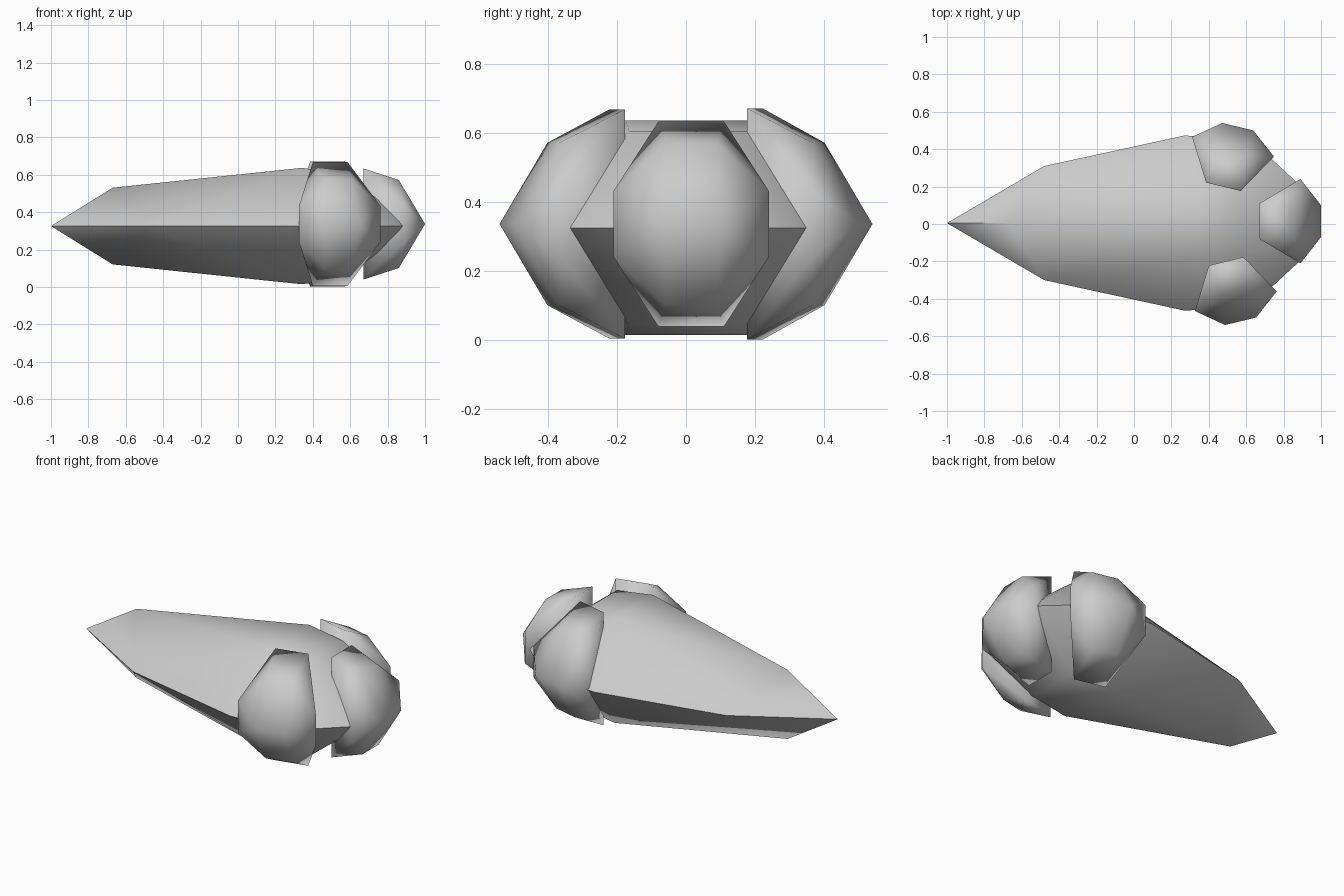
import bpy, bmesh, math
from mathutils import Matrix

cube = bpy.data.objects.get("Cube")
if cube:
    bpy.data.objects.remove(cube, do_unlink=True)

grey = bpy.data.materials.new("plain_grey")
grey.use_nodes = True
colour = (0.6, 0.6, 0.6, 1)
grey.diffuse_color = colour
grey.node_tree.nodes["Principled BSDF"].inputs["Base Color"].default_value = colour

MID = 0.337


def mirrored(points):
    """Mirror points over both the y and z planes."""
    return {(x, sy * y, sz * z) for x, y, z in points for sy in (1, -1) for sz in (1, -1)}


def faceted_shell(name, points, matrix):
    """Smooth-shaded convex shell wrapped around a few corner points."""
    bm = bmesh.new()
    for p in sorted(points):
        bm.verts.new(p)
    hull = bmesh.ops.convex_hull(bm, input=bm.verts[:])
    loose = {v for v in hull["geom_interior"] + hull["geom_unused"]
             if isinstance(v, bmesh.types.BMVert)}
    bmesh.ops.delete(bm, geom=list(loose), context="VERTS")
    bmesh.ops.dissolve_limit(bm, angle_limit=math.radians(1),
                             verts=bm.verts[:], edges=bm.edges[:])
    bmesh.ops.recalc_face_normals(bm, faces=bm.faces[:])
    bm.transform(matrix)
    mesh = bpy.data.meshes.new(name)
    bm.to_mesh(mesh)
    bm.free()
    mesh.materials.append(grey)
    obj = bpy.data.objects.new(name, mesh)
    bpy.context.collection.objects.link(obj)
    bpy.ops.object.select_all(action="DESELECT")
    obj.select_set(True)
    bpy.context.view_layer.objects.active = obj
    bpy.ops.object.shade_smooth_by_angle(angle=math.radians(75))
    return obj


# Long tapering body with a ridge down each side, pointed at -x and blunt at +x
body_corners = mirrored([
    (-1.0, 0, 0),
    (-0.67, 0, 0.205), (-0.48, 0.305, 0),
    (0.34, 0.18, 0.311), (0.27, 0.468, 0),
    (0.57, 0.17, 0.28), (0.62, 0.45, 0),
    (0.89, 0.2, 0), (0.93, 0.08, 0),
])
faceted_shell("tapered_body", body_corners, Matrix.Translation((0, 0.005, 0.326)))

# Three rounded pods around the blunt end; outward is local +x, apex at the origin
for name, spot, angle, half_height in (
    ("front_pod", (0.57, -0.52), -76.5, 0.332),
    ("back_pod", (0.555, 0.52), 76.5, 0.335),
    ("end_pod", (1.0, 0.015), 0, 0.297),
):
    pod_corners = mirrored([
        (0, 0.085, 0),
        (-0.14, 0.075, 0.235),
        (-0.33, 0.095, half_height),
        (-0.11, 0.225, 0.095),
    ])
    place = Matrix.Translation((*spot, MID)) @ Matrix.Rotation(math.radians(angle), 4, "Z")
    faceted_shell(name, pod_corners, place)
